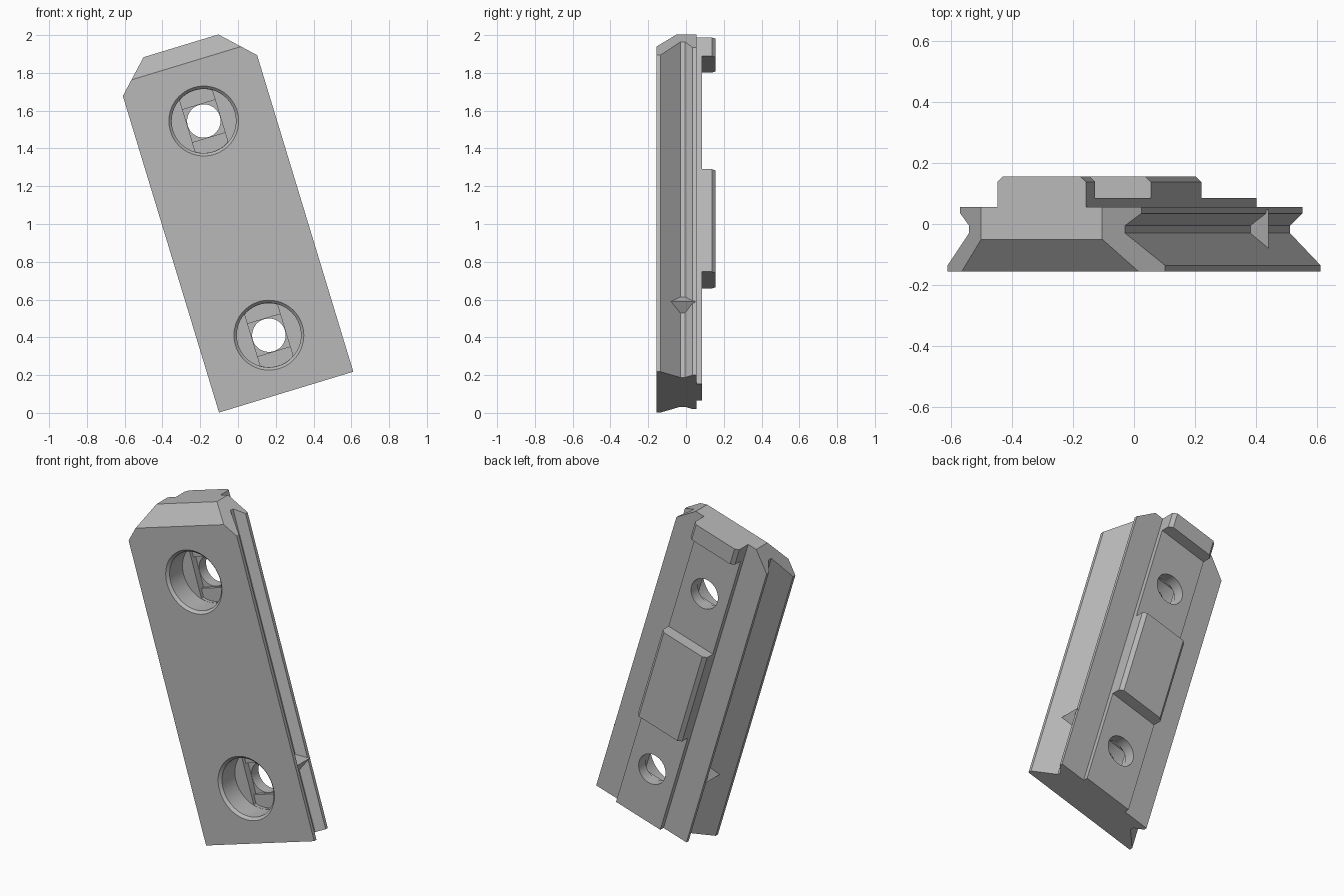
import bpy, bmesh, math
from mathutils import Matrix, Vector

if "Cube" in bpy.data.objects:
    bpy.data.objects.remove(bpy.data.objects["Cube"])

# One flat colour
grey = bpy.data.materials.new("plain_grey")
grey.use_nodes = True
colour = (0.48, 0.48, 0.48, 1)
grey.diffuse_color = colour
grey.node_tree.nodes["Principled BSDF"].inputs["Base Color"].default_value = colour

# The bar is modelled upright (x across, y depth, z along) and then leaned over
LEAN = Matrix.Translation((0.255, 0, 0.11)) @ Matrix.Rotation(math.radians(-16.9), 4, 'Y')
LENGTH = 1.916
HOLES = (0.315, 1.5)


def finish(name, bm):
    bmesh.ops.recalc_face_normals(bm, faces=bm.faces)
    mesh = bpy.data.meshes.new(name)
    bm.to_mesh(mesh)
    bm.free()
    mesh.materials.append(grey)
    obj = bpy.data.objects.new(name, mesh)
    bpy.context.collection.objects.link(obj)
    return obj


def loft(rings):
    """Solid through rings of equal point count, with capped ends."""
    bm = bmesh.new()
    loops = [[bm.verts.new(p) for p in ring] for ring in rings]
    n = len(loops[0])
    for a, b in zip(loops, loops[1:]):
        for i in range(n):
            j = (i + 1) % n
            bm.faces.new((a[i], a[j], b[j], b[i]))
    bm.faces.new(loops[0])
    bm.faces.new(loops[-1])
    return bm


def extrude_along(profile, z0, z1):
    return loft([[(x, y, z) for x, y in profile] for z in (z0, z1)])


def mirrored(half):
    return half + [(-x, y) for x, y in reversed(half)]


def slice_off(bm, point, normal):
    cut = bmesh.ops.bisect_plane(bm, geom=bm.verts[:] + bm.edges[:] + bm.faces[:],
                                 plane_co=point, plane_no=normal, clear_outer=True)
    edges = [e for e in cut["geom_cut"] if isinstance(e, bmesh.types.BMEdge)]
    bmesh.ops.edgeloop_fill(bm, edges=edges)


# Grooved body with the raised back strip, corners and front top edge cut away
body_half = [(0.3715, -0.156), (0.3715, -0.135), (0.267, -0.03), (0.267, -0.005),
             (0.31, 0.035), (0.31, 0.055), (0.152, 0.055), (0.152, 0.085)]
bm = extrude_along(mirrored(body_half), 0, LENGTH)
for side in (-1, 1):
    slice_off(bm, Vector((side * 0.207, 0, LENGTH)), Vector((side, 0, 1)))
slice_off(bm, Vector((0, -0.05, LENGTH)), Vector((0, -0.096, 0.106)))
body = finish("grooved_body", bm)


# Stepped screw holes
def ring(radius, y, z, limit_x=1, limit_z=1, n=64):
    pts = []
    for i in range(n):
        a = math.tau * i / n
        x = max(-limit_x, min(limit_x, radius * math.cos(a)))
        pts.append((x, y, z + max(-limit_z, min(limit_z, radius * math.sin(a)))))
    return pts


def square(r, y, z):
    return [(sx * r, y, z + sz * r) for sx, sz in ((1, 1), (-1, 1), (-1, -1), (1, -1))]


def carve(bm):
    cutter = finish("hole_cutter", bm)
    cutter.hide_render = True
    mod = body.modifiers.new("hole", 'BOOLEAN')
    mod.operation = 'DIFFERENCE'
    mod.solver = 'EXACT'
    mod.object = cutter
    bpy.context.view_layer.objects.active = body
    bpy.ops.object.modifier_apply(modifier=mod.name)
    bpy.data.objects.remove(cutter)


for z in HOLES:
    # flared counterbore
    carve(loft([ring(0.2, -0.171, z), ring(0.17, -0.141, z), ring(0.17, -0.02, z)]))
    # slot, square and round through hole
    carve(loft([ring(0.169, y, z, limit_x=0.09) for y in (-0.06, 0.0)]))
    carve(loft([square(0.09, y, z) for y in (-0.04, 0.02)]))
    carve(loft([ring(0.0885, y, z) for y in (-0.05, 0.12)]))

# Raised back blocks with bevelled long edges
block_half = [(0.152, 0.085), (0.152, 0.137), (0.132, 0.156)]
top_block = finish("top_block", extrude_along(mirrored(block_half), 1.814, LENGTH))
middle_block = finish("middle_block", extrude_along(mirrored(block_half), 0.62, 1.187))

# Small wedge stops in both grooves
parts = [body, top_block, middle_block]
for side, label in ((1, "left"), (-1, "right")):
    bm = bmesh.new()
    points = [(0.317, y, 0.405) for y in (-0.082, 0.05)]
    points += [(0.26, y, z) for y in (-0.03, -0.005) for z in (0.35, 0.452)]
    for x, y, z in points:
        bm.verts.new((side * x, y, z))
    bmesh.ops.convex_hull(bm, input=bm.verts[:])
    parts.append(finish(label + "_groove_stop", bm))

# Lean everything and smooth only the round walls
bpy.ops.object.select_all(action='DESELECT')
for part in parts:
    part.data.transform(LEAN)
    part.select_set(True)
bpy.context.view_layer.objects.active = body
bpy.ops.object.shade_smooth_by_angle(angle=math.radians(20))
